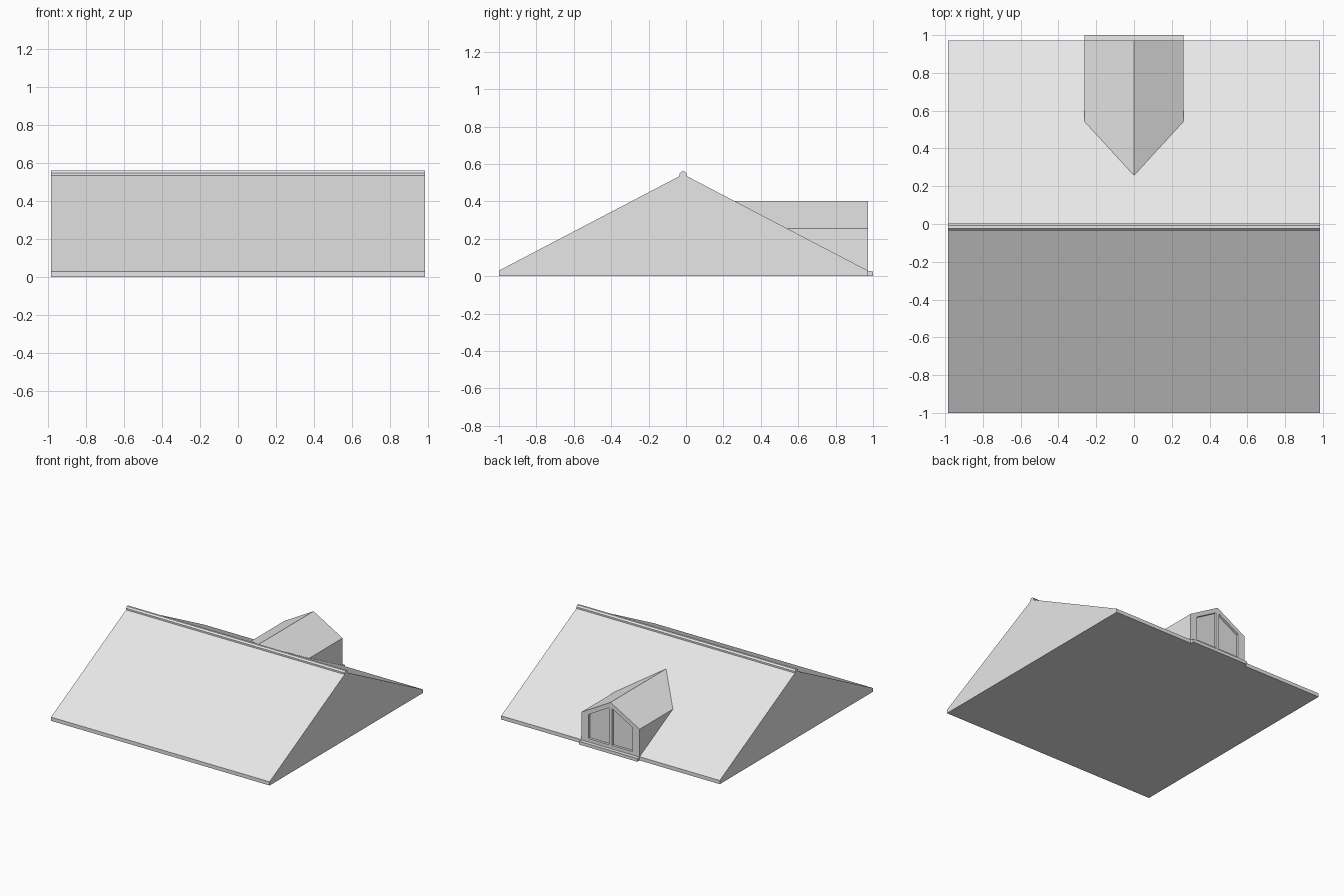
import bpy
import bmesh

cube = bpy.data.objects.get("Cube")
if cube:
    bpy.data.objects.remove(cube, do_unlink=True)

# Single plain grey
grey = bpy.data.materials.new("plain_grey")
grey.use_nodes = True
colour = (0.8, 0.8, 0.8, 1)
grey.diffuse_color = colour
grey.node_tree.nodes["Principled BSDF"].inputs["Base Color"].default_value = colour

HALF = 0.985      # half length of the roof
BACK = 0.972      # back eave, also the dormer wall plane
RIDGE_Y = -0.015


def finish(name, bm):
    bmesh.ops.remove_doubles(bm, verts=bm.verts, dist=0.0001)
    bmesh.ops.recalc_face_normals(bm, faces=bm.faces)
    mesh = bpy.data.meshes.new(name)
    bm.to_mesh(mesh)
    bm.free()
    mesh.materials.append(grey)
    obj = bpy.data.objects.new(name, mesh)
    bpy.context.collection.objects.link(obj)
    return obj


def prism_along_x(name, profile, half):
    """Extrude a (y, z) outline symmetrically along x."""
    bm = bmesh.new()
    face = bm.faces.new([bm.verts.new((-half, y, z)) for y, z in profile])
    out = bmesh.ops.extrude_face_region(bm, geom=[face], use_keep_orig=True)
    moved = [v for v in out["geom"] if isinstance(v, bmesh.types.BMVert)]
    bmesh.ops.translate(bm, verts=moved, vec=(2 * half, 0, 0))
    return finish(name, bm)


# Main gable roof with a thin eave edge
prism_along_x("main_roof", [(-1, 0), (BACK, 0), (BACK, 0.03),
                            (RIDGE_Y, 0.545), (-1, 0.03)], HALF)

# Faceted cap along the ridge
prism_along_x("ridge_cap", [(-0.034, 0.53), (0.004, 0.53), (0.004, 0.548),
                            (-0.007, 0.56), (-0.023, 0.56), (-0.034, 0.548)], HALF)

# Sill below the dormer
prism_along_x("dormer_sill", [(BACK - 0.01, 0), (1, 0), (1, 0.026),
                              (BACK - 0.01, 0.028)], 0.262)


def build_dormer():
    """Gabled dormer whose end wall holds two recessed slanted panes."""
    bm = bmesh.new()
    wall = [(0, 0.02), (0.262, 0.02), (0.262, 0.254), (0, 0.403)]
    pane = [(0.015, 0.055), (0.2, 0.055), (0.2, 0.25), (0.015, 0.355)]
    inner_y, recess_y = 0.25, BACK - 0.02

    def quad(*points):
        bm.faces.new([bm.verts.new(p) for p in points])

    for side in (-1, 1):
        def at(outline, y):
            return [(side * x, y, z) for x, z in outline]
        outer, rim = at(wall, BACK), at(pane, BACK)
        glass, rear = at(pane, recess_y), at(wall, inner_y)
        for i in range(4):
            j = (i + 1) % 4
            quad(outer[i], outer[j], rim[j], rim[i])      # wall around pane
            quad(rim[i], rim[j], glass[j], glass[i])      # reveal
            if i < 3:
                quad(outer[i], outer[j], rear[j], rear[i])  # floor, cheek, roof
        quad(*glass)
        quad(*rear)
    return finish("dormer", bm)


build_dormer()
